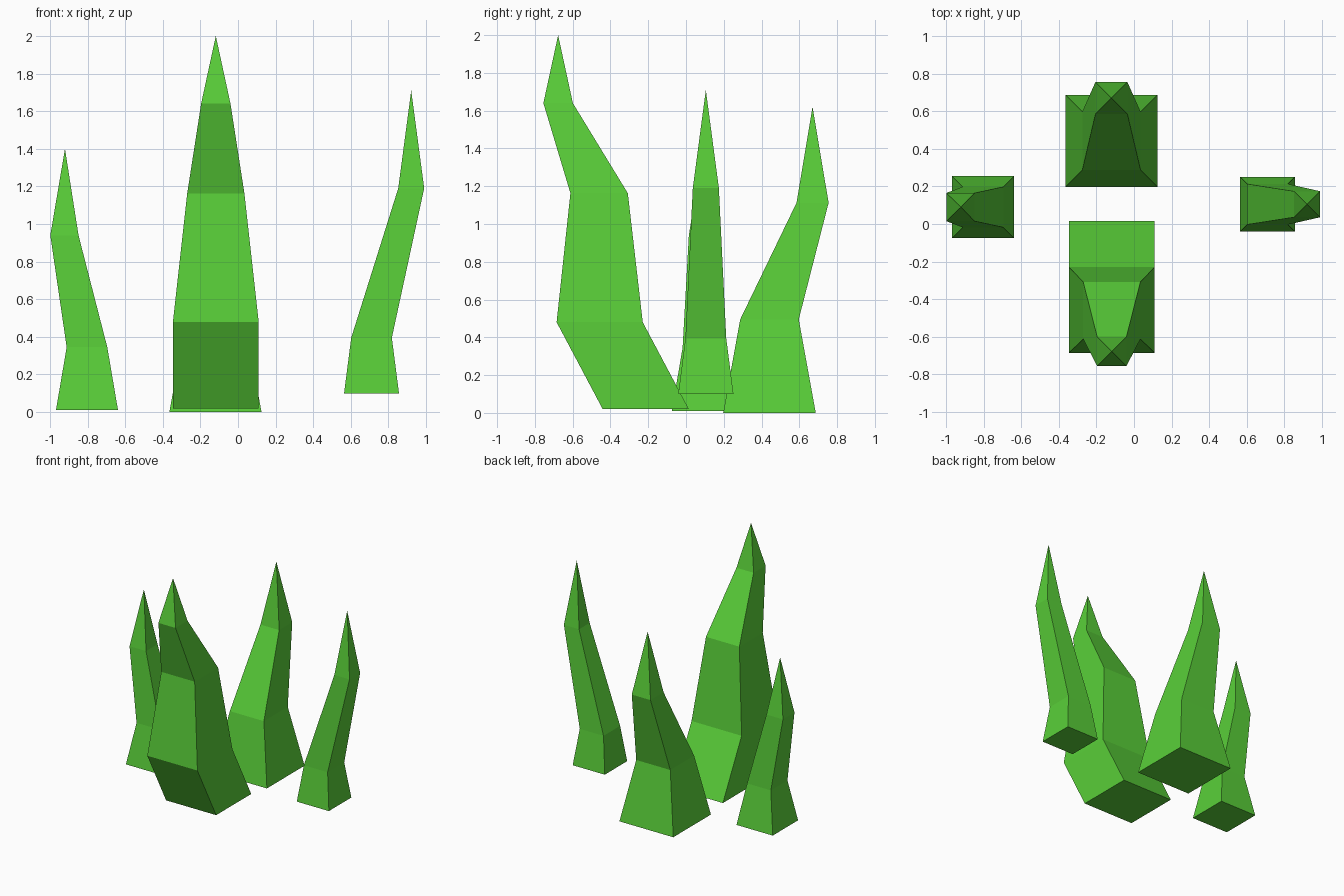
import bpy, bmesh

if "Cube" in bpy.data.objects:
    bpy.data.objects.remove(bpy.data.objects["Cube"])

mat = bpy.data.materials.new("leaf_green")
mat.diffuse_color = (0.10, 0.62, 0.04, 1)
mat.use_nodes = True
mat.node_tree.nodes["Principled BSDF"].inputs["Base Color"].default_value = mat.diffuse_color


def blade(name, sections, tip):
    """Loft square sections (x, y, z, half width) up to a pointed tip."""
    bm = bmesh.new()
    rings = [[bm.verts.new((x + sx * h, y + sy * h, z))
              for sx, sy in ((-1, -1), (1, -1), (1, 1), (-1, 1))]
             for x, y, z, h in sections]
    bm.faces.new(rings[0][::-1])
    for low, high in zip(rings, rings[1:]):
        for i in range(4):
            j = (i + 1) % 4
            bm.faces.new((low[i], low[j], high[j], high[i]))
    top = bm.verts.new(tip)
    for i in range(4):
        bm.faces.new((rings[-1][i], rings[-1][(i + 1) % 4], top))
    bmesh.ops.recalc_face_normals(bm, faces=bm.faces)
    mesh = bpy.data.meshes.new(name)
    bm.to_mesh(mesh)
    bm.free()
    mesh.materials.append(mat)
    bpy.context.collection.objects.link(bpy.data.objects.new(name, mesh))


# Tall front blade, leaning forward
blade("front_blade", [(-0.118, -0.213, 0.02, 0.228), (-0.118, -0.457, 0.48, 0.228),
                      (-0.118, -0.46, 1.163, 0.152), (-0.118, -0.677, 1.64, 0.078)],
      (-0.118, -0.677, 2.0))
# Back blade, leaning backward
blade("back_blade", [(-0.12, 0.442, 0.0, 0.245), (-0.12, 0.442, 0.495, 0.155),
                     (-0.12, 0.67, 1.112, 0.085)],
      (-0.12, 0.67, 1.62))
# Short left blade
blade("left_blade", [(-0.803, 0.09, 0.01, 0.165), (-0.803, 0.09, 0.345, 0.108),
                     (-0.923, 0.09, 0.94, 0.075)],
      (-0.92, 0.09, 1.40))
# Slim right blade
blade("right_blade", [(0.71, 0.105, 0.1, 0.146), (0.71, 0.105, 0.395, 0.108),
                      (0.921, 0.105, 1.19, 0.069)],
      (0.921, 0.105, 1.71))
